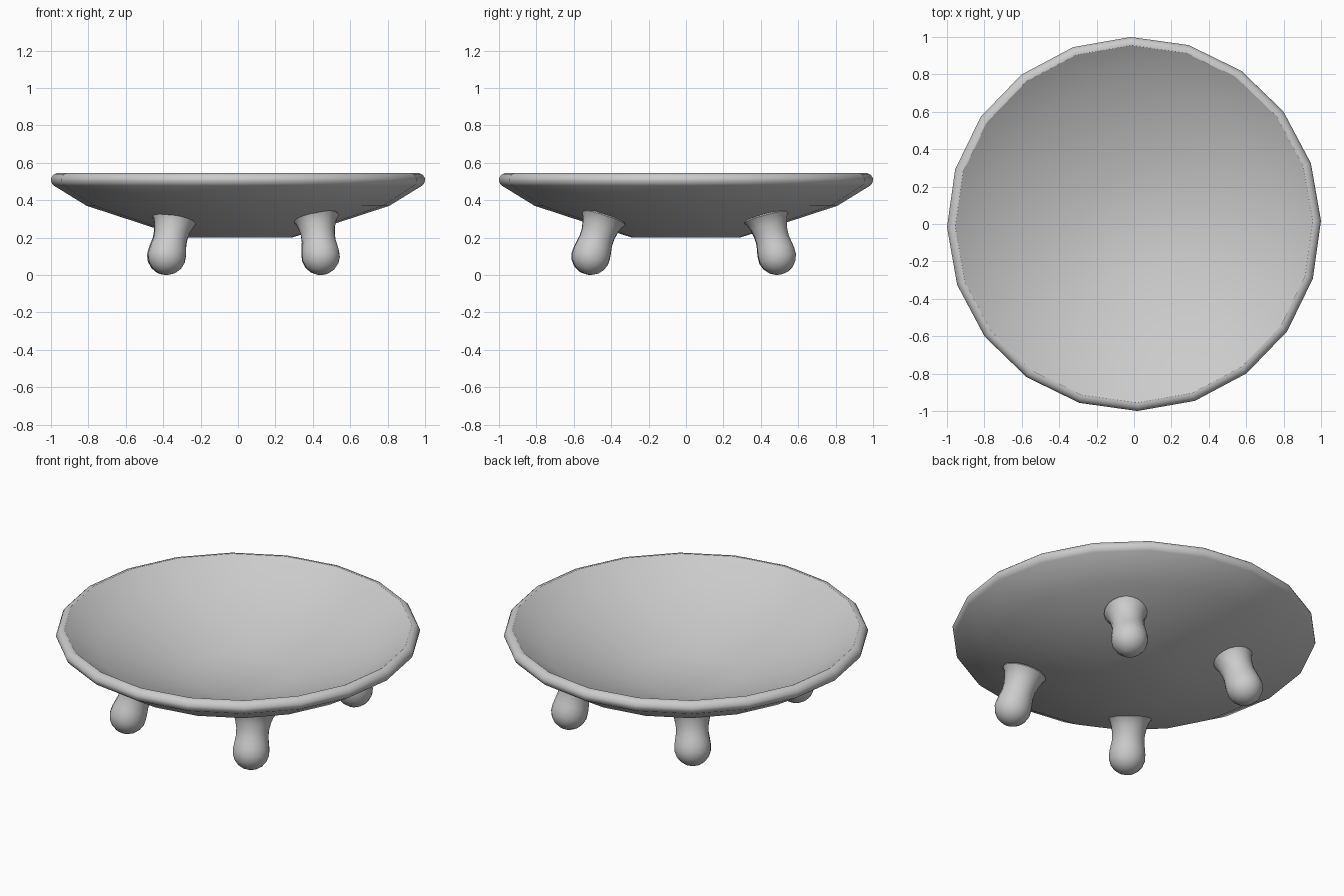
import bpy, bmesh, math
from mathutils import Vector, Matrix

if "Cube" in bpy.data.objects:
    bpy.data.objects.remove(bpy.data.objects["Cube"])


def lathe(name, profile, sides, turn=0.0, matrix=Matrix.Identity(4), angle=30):
    """Revolve (radius, height) points around z; radius 0 makes a pole."""
    bm = bmesh.new()
    rings = []
    for r, z in profile:
        if r == 0:
            rings.append([bm.verts.new((0, 0, z))] * sides)
        else:
            rings.append([bm.verts.new((r * math.cos(turn + 2 * math.pi * i / sides),
                                        r * math.sin(turn + 2 * math.pi * i / sides), z))
                          for i in range(sides)])
    for a, b in zip(rings, rings[1:]):
        for i in range(sides):
            j = (i + 1) % sides
            bm.faces.new(list(dict.fromkeys([a[i], a[j], b[j], b[i]])))
    bmesh.ops.recalc_face_normals(bm, faces=bm.faces[:])
    bm.transform(matrix)
    mesh = bpy.data.meshes.new(name)
    bm.to_mesh(mesh)
    bm.free()
    obj = bpy.data.objects.new(name, mesh)
    bpy.context.collection.objects.link(obj)
    bpy.ops.object.select_all(action='DESELECT')
    obj.select_set(True)
    bpy.context.view_layer.objects.active = obj
    bpy.ops.object.shade_smooth_by_angle(angle=math.radians(angle))
    return obj


# Shallow dish with a rolled rim and an even wall, twenty sides
dish = [(0, 0.2), (0.29, 0.2), (0.81, 0.37), (0.985, 0.478), (0.994, 0.488),
        (1.0, 0.503), (1.0, 0.515), (0.992, 0.53), (0.982, 0.539), (0.968, 0.545),
        (0.955, 0.545), (0.78, 0.43), (0.28, 0.262), (0, 0.25)]
lathe("dish", dish, 20, math.radians(1))

# Foot profile along its axis: rounded ball, narrow waist, flared top
R = 0.102
leg = [(0, -R)]
leg += [(R * math.sin(math.radians(t)), -R * math.cos(math.radians(t)))
        for t in (20, 40, 60, 80, 100)]
leg += [(0.096, 0.05), (0.09, 0.085), (0.091, 0.125), (0.099, 0.165),
        (0.111, 0.197), (0.124, 0.215), (0.121, 0.222), (0, 0.222)]

# Four feet leaning out from the underside: ball centre and top centre
feet = {
    "front_left_foot": ((-0.38, -0.512), (-0.338, -0.44)),
    "front_right_foot": ((0.443, -0.507), (0.415, -0.44)),
    "back_left_foot": ((-0.385, 0.485), (-0.34, 0.43)),
    "back_right_foot": ((0.44, 0.487), (0.415, 0.43)),
}
for name, (low, top) in feet.items():
    base = Vector((*low, R))
    axis = Vector((*top, 0.31)) - base
    m = Matrix.Translation(base) @ axis.to_track_quat('Z', 'Y').to_matrix().to_4x4()
    lathe(name, leg, 20, 0, m)
